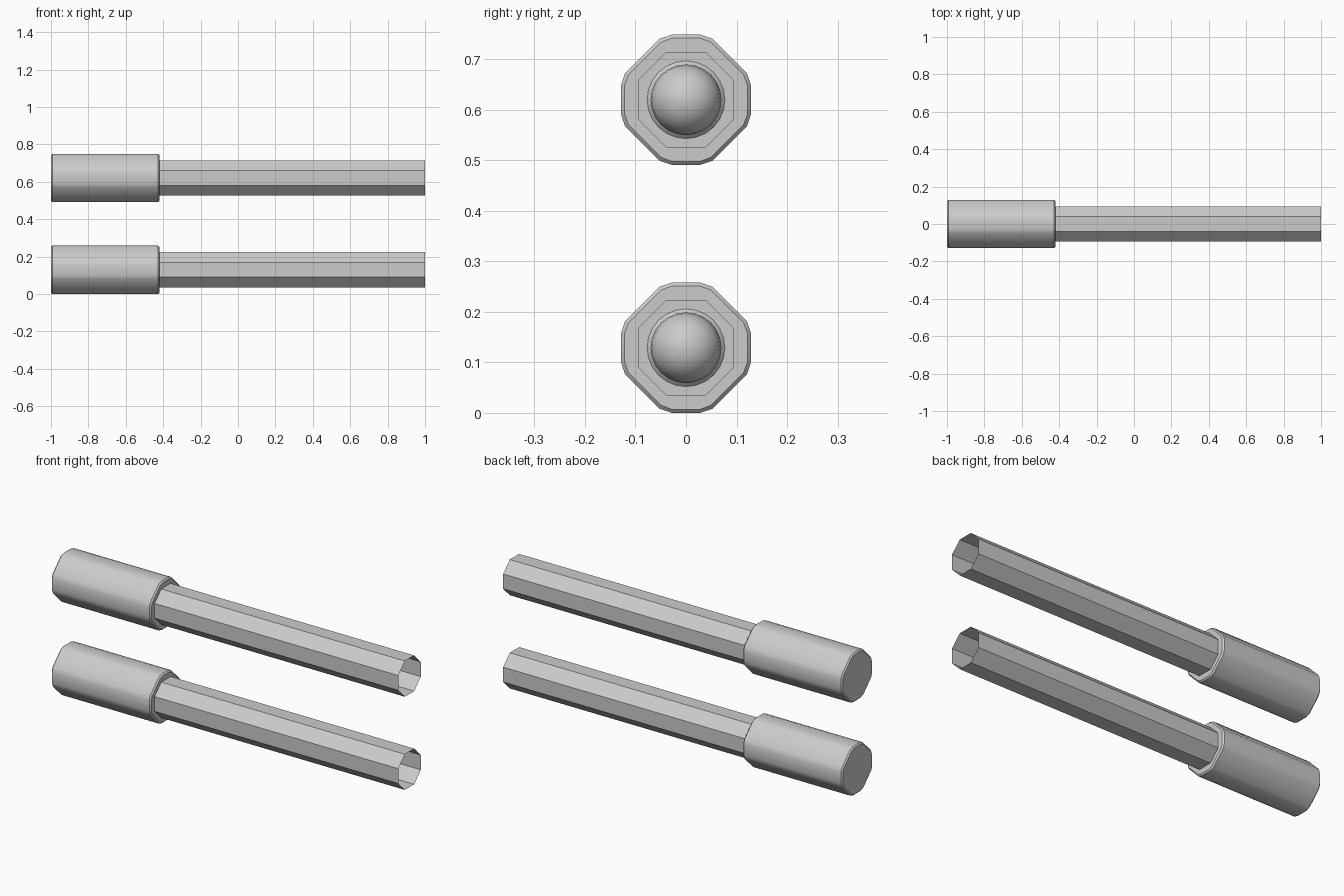
import bpy, bmesh
from math import cos, sin, pi, radians

if "Cube" in bpy.data.objects:
    bpy.data.objects.remove(bpy.data.objects["Cube"])

H = 0.129  # half width of the grip


def grip_outline(inset):
    # Octagonal section with chamfered corners, 16 points
    q = H - inset
    a, b, c = 0.028, 0.052 - inset * 0.4, q - 0.008
    quarter = [(q, -a), (q, a), (c, b), (b, c)]
    pts = []
    for _ in range(4):
        pts += quarter
        quarter = [(-z, y) for y, z in quarter]
    return pts


def circle(r, n, phase=0.0):
    return [(r * cos(phase + 2 * pi * i / n), r * sin(phase + 2 * pi * i / n))
            for i in range(n)]


def loft(bm, sections):
    # Skin a series of (x, outline) sections
    previous = None
    for x, outline in sections:
        verts = [bm.verts.new((x, y, z)) for y, z in outline]
        edges = [bm.edges.new((verts[i - 1], verts[i])) for i in range(len(verts))]
        if previous:
            bmesh.ops.bridge_loops(bm, edges=previous + edges)
        previous = edges
    return verts


def make_object(name, bm, z, smooth):
    bmesh.ops.recalc_face_normals(bm, faces=bm.faces)
    mesh = bpy.data.meshes.new(name)
    bm.to_mesh(mesh)
    bm.free()
    ob = bpy.data.objects.new(name, mesh)
    bpy.context.collection.objects.link(ob)
    ob.location.z = z
    if smooth:
        bpy.ops.object.select_all(action='DESELECT')
        ob.select_set(True)
        bpy.context.view_layer.objects.active = ob
        bpy.ops.object.shade_smooth_by_angle(angle=radians(40))


shaft = circle(0.094 / cos(pi / 8), 8, pi / 8)

for label, z in (("lower", H), ("upper", 0.62)):
    # Grip: front shoulder, bevelled body, rear face, round socket with a domed end
    bm = bmesh.new()
    sections = [(-0.42, shaft), (-0.42, grip_outline(0.007)),
                (-0.427, grip_outline(0)), (-0.993, grip_outline(0)),
                (-1, grip_outline(0.007)), (-1, circle(0.077, 24)),
                (-0.993, circle(0.070, 24)), (-0.85, circle(0.070, 24))]
    sections += [(-0.85 + 0.07 * sin(t), circle(0.07 * cos(t), 24))
                 for t in (pi / 12 * k for k in range(1, 6))]
    last = loft(bm, sections)
    tip = bm.verts.new((-0.78, 0, 0))
    for i in range(len(last)):
        bm.faces.new((last[i - 1], last[i], tip))
    make_object(label + "_grip", bm, z, True)

    # Shaft: thin octagonal tube, open at the far end
    bm = bmesh.new()
    loft(bm, [(-0.42, shaft), (1, shaft)])
    for f in bm.faces:
        f.normal_update()
    make_object(label + "_shaft", bm, z, False)
